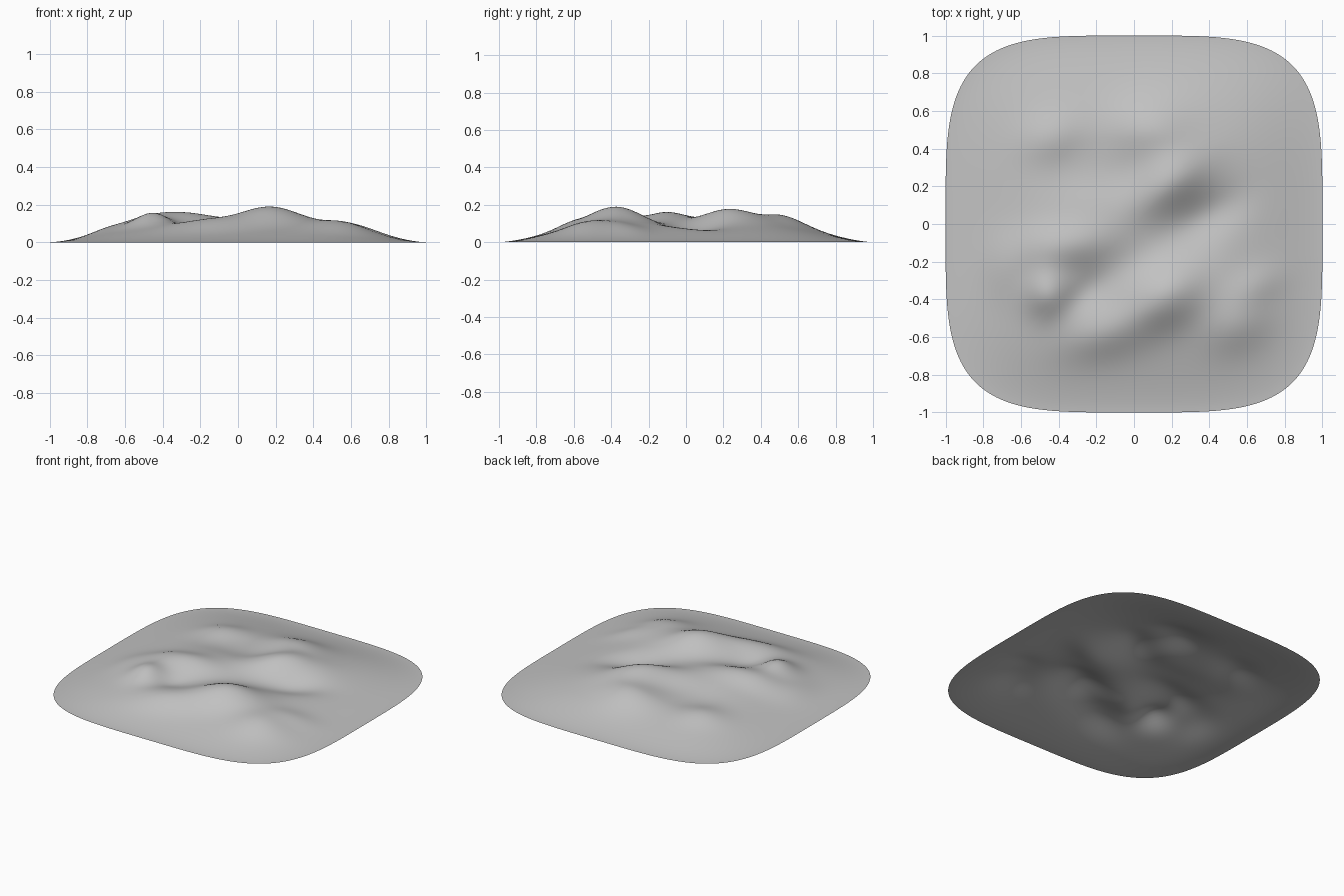
import bpy
import bmesh
import math

cube = bpy.data.objects.get("Cube")
if cube:
    bpy.data.objects.remove(cube, do_unlink=True)

BASE_HEIGHT = 0.085
RIM_WIDTH = 0.55

# Landforms: centre x, centre y, height, length, width, heading in degrees
LANDFORMS = {
    "main_peak": (0.17, -0.37, 0.103, 0.24, 0.17, 25),
    "front_spur": (-0.17, -0.6, 0.045, 0.24, 0.14, 15),
    "west_hill": (-0.34, -0.11, 0.073, 0.3, 0.14, 8),
    "southwest_hill": (-0.46, -0.37, 0.07, 0.13, 0.13, 0),
    "west_shoulder": (-0.72, -0.25, 0.025, 0.12, 0.17, 0),
    "southeast_hill": (0.57, -0.54, 0.052, 0.2, 0.16, 20),
    "east_spur": (0.68, -0.32, 0.025, 0.18, 0.1, 20),
    "back_hill": (0.19, 0.22, 0.083, 0.24, 0.14, 35),
    "back_ridge": (0.1, 0.5, 0.063, 0.22, 0.2, 0),
    "northwest_hill": (-0.45, 0.47, 0.03, 0.17, 0.13, 20),
    "west_saddle": (-0.22, 0.1, 0.03, 0.28, 0.14, 0),
    "east_valley": (0.4, 0.05, -0.032, 0.22, 0.11, 30),
    "southwest_gully": (-0.25, -0.36, -0.015, 0.14, 0.08, 35),
}


def rounded_radius(x, y):
    """Distance from the centre, measured so the rim is a rounded square."""
    return (x ** 4 + y ** 4) ** 0.25


def landform_height(x, y, form):
    cx, cy, height, length, width, heading = form
    a = math.radians(heading)
    dx, dy = x - cx, y - cy
    along = dx * math.cos(a) + dy * math.sin(a)
    across = dy * math.cos(a) - dx * math.sin(a)
    return height * math.exp(-(along / length) ** 2 - (across / width) ** 2)


def ground_height(x, y):
    t = min(1.0, max(0.0, (1 - rounded_radius(x, y)) / RIM_WIDTH))
    rise = math.sin(t * math.pi / 2) ** 1.55
    return rise * (BASE_HEIGHT + sum(landform_height(x, y, f) for f in LANDFORMS.values()))


# Open sheet: a square grid rounded at the corners, then raised into hills
bm = bmesh.new()
bmesh.ops.create_grid(bm, x_segments=96, y_segments=96, size=1)
for v in bm.verts:
    x, y = v.co.x, v.co.y
    radius = rounded_radius(x, y)
    if radius > 0:
        scale = max(abs(x), abs(y)) / radius
        x, y = x * scale, y * scale
    v.co = (x, y, ground_height(x, y))
for face in bm.faces:
    face.smooth = True
mesh = bpy.data.meshes.new("hilly_ground")
bm.to_mesh(mesh)
bm.free()

ground = bpy.data.objects.new("hilly_ground", mesh)
bpy.context.collection.objects.link(ground)

# Plain grey ground colour
grey = bpy.data.materials.new("light_grey")
grey.use_nodes = True
colour = (0.54, 0.54, 0.54, 1)
grey.diffuse_color = colour
grey.node_tree.nodes["Principled BSDF"].inputs["Base Color"].default_value = colour
mesh.materials.append(grey)
